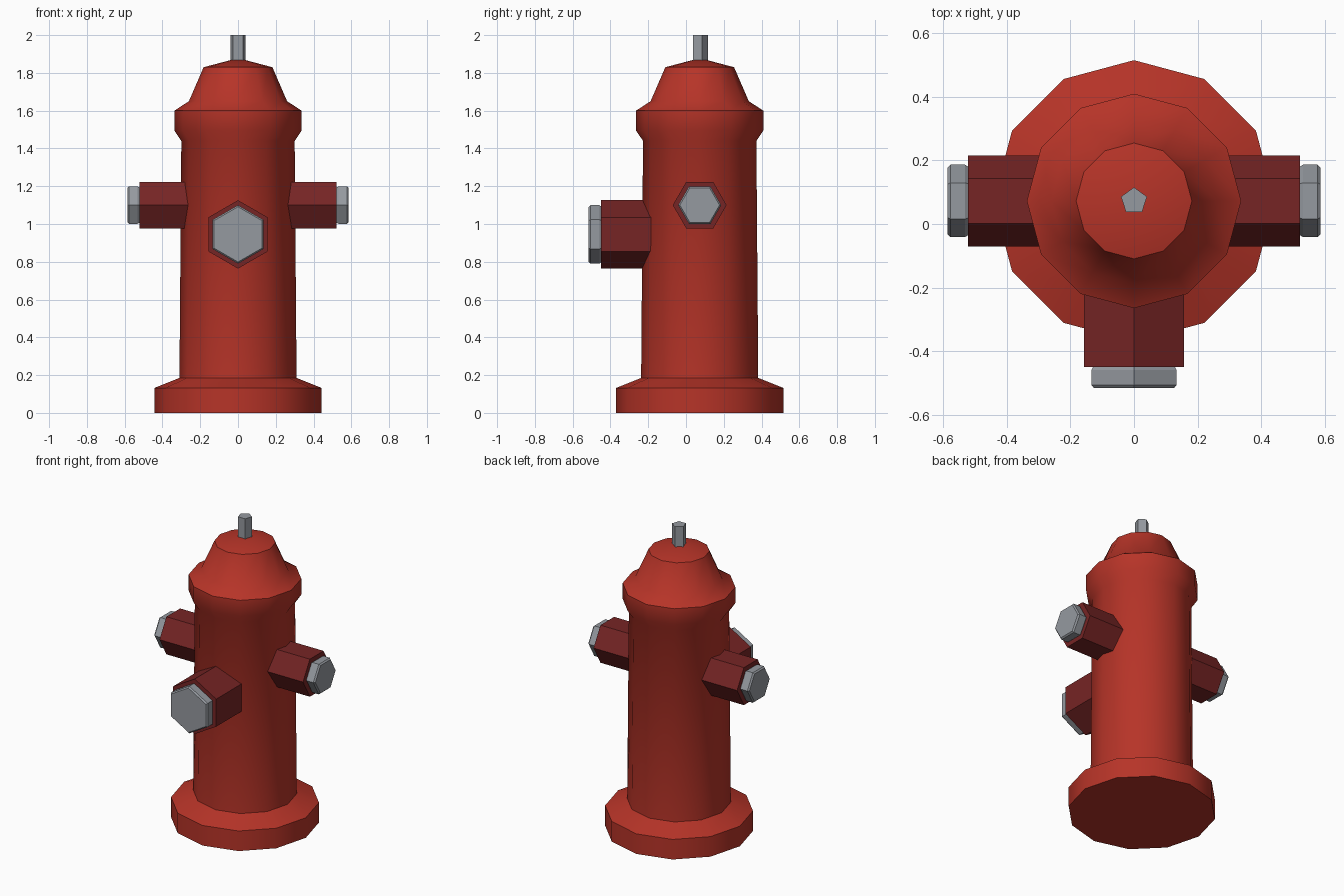
import bpy, bmesh, math
from mathutils import Matrix, Vector

if "Cube" in bpy.data.objects:
    bpy.data.objects.remove(bpy.data.objects["Cube"])

CY = 0.0725  # y of the hydrant's axis


def material(name, rgb):
    m = bpy.data.materials.new(name)
    m.diffuse_color = (*rgb, 1)
    m.use_nodes = True
    m.node_tree.nodes["Principled BSDF"].inputs["Base Color"].default_value = m.diffuse_color
    return m


RED = material("hydrant red", (0.47, 0.034, 0.021))
DARK = material("dark red", (0.18, 0.018, 0.018))
GREY = material("steel grey", (0.30, 0.32, 0.35))


def lathe(name, profile, sides, mat, start=0.0, matrix=Matrix(), smooth=None):
    """Stack rings of (radius, height) about local z; radius 0 makes a point."""
    bm = bmesh.new()
    rings = []
    for r, h in profile:
        if r == 0:
            rings.append([bm.verts.new((0, 0, h))] * sides)
        else:
            rings.append([bm.verts.new((r * math.cos(start + math.tau * i / sides),
                                        r * math.sin(start + math.tau * i / sides), h))
                          for i in range(sides)])
    for a, b in zip(rings, rings[1:]):
        for i in range(sides):
            j = (i + 1) % sides
            bm.faces.new(list(dict.fromkeys((a[i], a[j], b[j], b[i]))))
    for ring in (rings[0], rings[-1]):
        if ring[0] is not ring[1]:
            bm.faces.new(ring)
    bm.transform(matrix)
    bmesh.ops.recalc_face_normals(bm, faces=bm.faces)
    me = bpy.data.meshes.new(name)
    bm.to_mesh(me)
    bm.free()
    me.materials.append(mat)
    ob = bpy.data.objects.new(name, me)
    bpy.context.collection.objects.link(ob)
    if smooth:
        bpy.ops.object.select_all(action='DESELECT')
        ob.select_set(True)
        bpy.context.view_layer.objects.active = ob
        bpy.ops.object.shade_smooth_by_angle(angle=math.radians(smooth))
    return ob


# Body: foot flange, barrel, collar and bonnet
lathe("body", [(0.4425, 0), (0.4425, 0.132), (0.31, 0.185), (0.30, 1.44),
               (0.337, 1.495), (0.337, 1.6), (0.26, 1.65), (0.182, 1.83), (0, 1.878)],
      12, RED, matrix=Matrix.Translation((0, CY, 0)), smooth=36)

# Operating nut on top
lathe("top_nut", [(0.043, 1.85), (0.043, 2.0)], 5, GREY, math.pi / 2,
      Matrix.Translation((0, CY, 0)))


def outlet(name, direction, z, r, cap_r, length, cap_end):
    """Hexagonal outlet with a chamfered cap, pointing out from the axis."""
    d = Vector(direction)
    side = Vector((0, 0, 1)).cross(d)
    m = Matrix((side, Vector((0, 0, 1)), d)).transposed().to_4x4()
    m = Matrix.Translation((0, CY, z)) @ m
    start = math.pi / 2 if d.y else 0  # the front one stands on a corner
    lathe(name + "_outlet", [(r, 0.24), (r, length)], 6, DARK, start, m)
    b = 0.009
    lathe(name + "_cap", [(cap_r - b, length - 0.004), (cap_r, length + b),
                          (cap_r, cap_end - b), (cap_r - b, cap_end)], 6, GREY, start, m)


outlet("left", (-1, 0, 0), 1.1, 0.1425, 0.114, 0.522, 0.586)
outlet("right", (1, 0, 0), 1.1, 0.1425, 0.114, 0.522, 0.586)
outlet("front", (0, -1, 0), 0.945, 0.181, 0.155, 0.45 + CY, 0.515 + CY)
